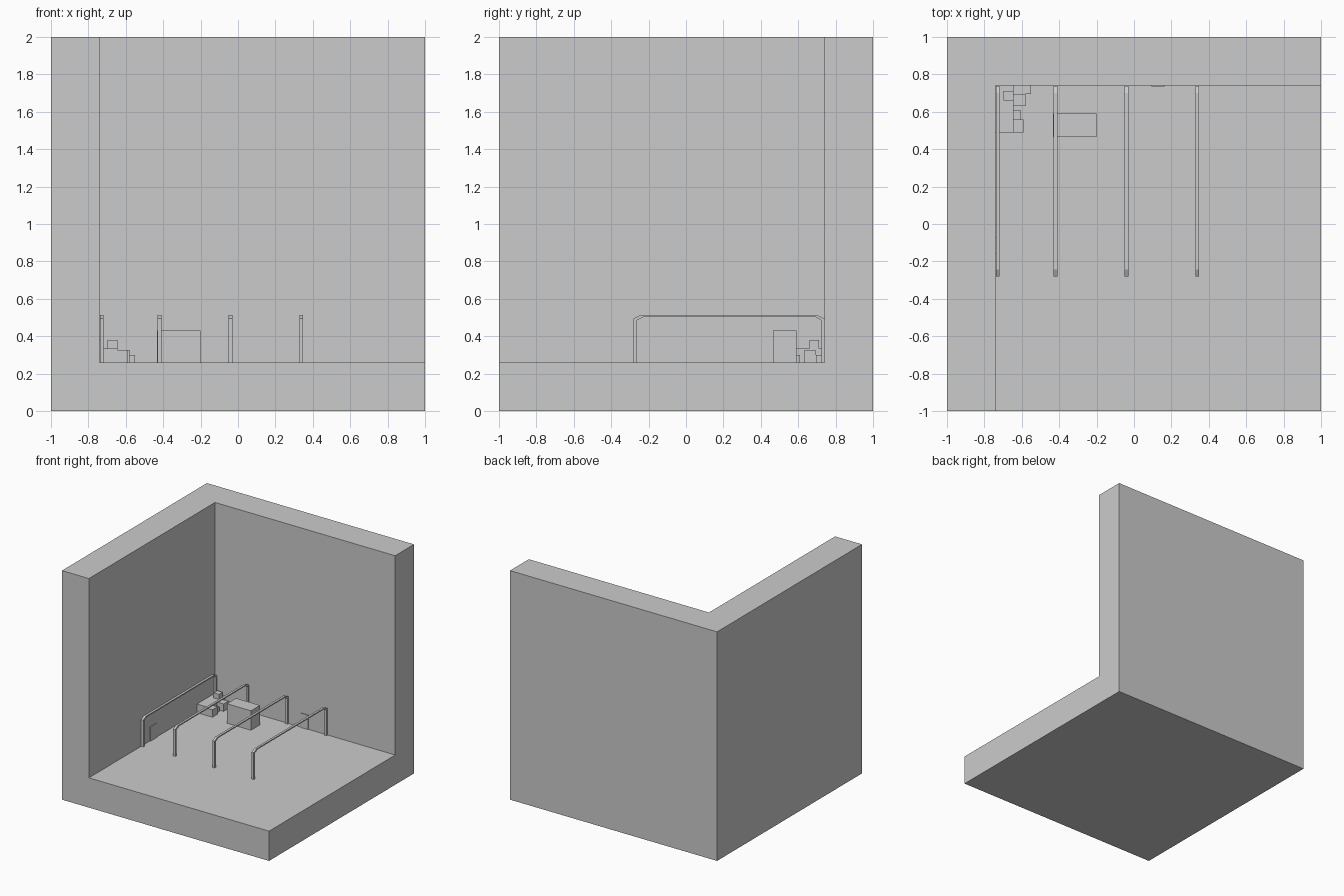
import bpy
import bmesh

if "Cube" in bpy.data.objects:
    bpy.data.objects.remove(bpy.data.objects["Cube"])


def make_object(name, bm):
    bmesh.ops.recalc_face_normals(bm, faces=bm.faces)
    mesh = bpy.data.meshes.new(name)
    bm.to_mesh(mesh)
    bm.free()
    obj = bpy.data.objects.new(name, mesh)
    bpy.context.collection.objects.link(obj)
    return obj


def box(name, x, y, z):
    bm = bmesh.new()
    bmesh.ops.create_cube(bm, size=1)
    for v in bm.verts:
        v.co = [lo + (c + 0.5) * (hi - lo) for c, (lo, hi) in zip(v.co, (x, y, z))]
    return make_object(name, bm)


def extrude_profile(name, points, direction):
    bm = bmesh.new()
    face = bm.faces.new([bm.verts.new(p) for p in points])
    moved = bmesh.ops.extrude_face_region(bm, geom=[face], use_keep_orig=True)["geom"]
    verts = [g for g in moved if isinstance(g, bmesh.types.BMVert)]
    bmesh.ops.translate(bm, verts=verts, vec=direction)
    return make_object(name, bm)


FLOOR, LEFT, BACK = 0.26, -0.74, 0.74

# Room corner: floor slab and one L-shaped pair of walls
box("floor", (-1, 1), (-1, 1), (0, FLOOR))
plan = [(-1, -1), (LEFT, -1), (LEFT, BACK), (1, BACK), (1, 1), (-1, 1)]
extrude_profile("walls", [(x, y, FLOOR) for x, y in plan], (0, 0, 2 - FLOOR))

# Row of arched rails with chamfered corners
outer = [(-0.28, FLOOR), (-0.28, 0.495), (-0.243, 0.514), (0.70, 0.514),
         (0.739, 0.495), (0.739, FLOOR)]
inner = [(0.723, FLOOR), (0.723, 0.485), (0.69, 0.504), (-0.225, 0.504),
         (-0.264, 0.485), (-0.264, FLOOR)]
for i, x in enumerate((-0.739, -0.43, -0.05, 0.328)):
    extrude_profile(f"rail_{i + 1}", [(x, y, z) for y, z in outer + inner], (0.02, 0, 0))

# Large crate
box("large_crate", (-0.432, -0.20), (0.465, 0.59), (FLOOR, 0.43))

# Pile of small crates in the corner
crates = [
    ((LEFT, -0.645), (0.49, 0.66), 0.26, 0.335),
    ((-0.66, -0.59), (0.49, 0.56), 0.26, 0.325),
    ((-0.645, -0.607), (0.56, 0.61), 0.26, 0.30),
    ((LEFT, -0.645), (0.66, BACK), 0.26, 0.335),
    ((-0.697, -0.645), (0.66, 0.71), 0.335, 0.38),
    ((-0.645, -0.58), (0.63, 0.695), 0.26, 0.325),
    ((-0.645, -0.55), (0.695, BACK), 0.26, 0.30),
]
for i, (x, y, low, high) in enumerate(crates):
    box(f"small_crate_{i + 1}", x, y, (low, high))

# Thin door panels on the walls
box("left_door", (LEFT, LEFT + 0.006), (-0.16, -0.07), (FLOOR, 0.385))
box("back_door", (0.093, 0.162), (BACK - 0.006, BACK), (FLOOR, 0.385))
